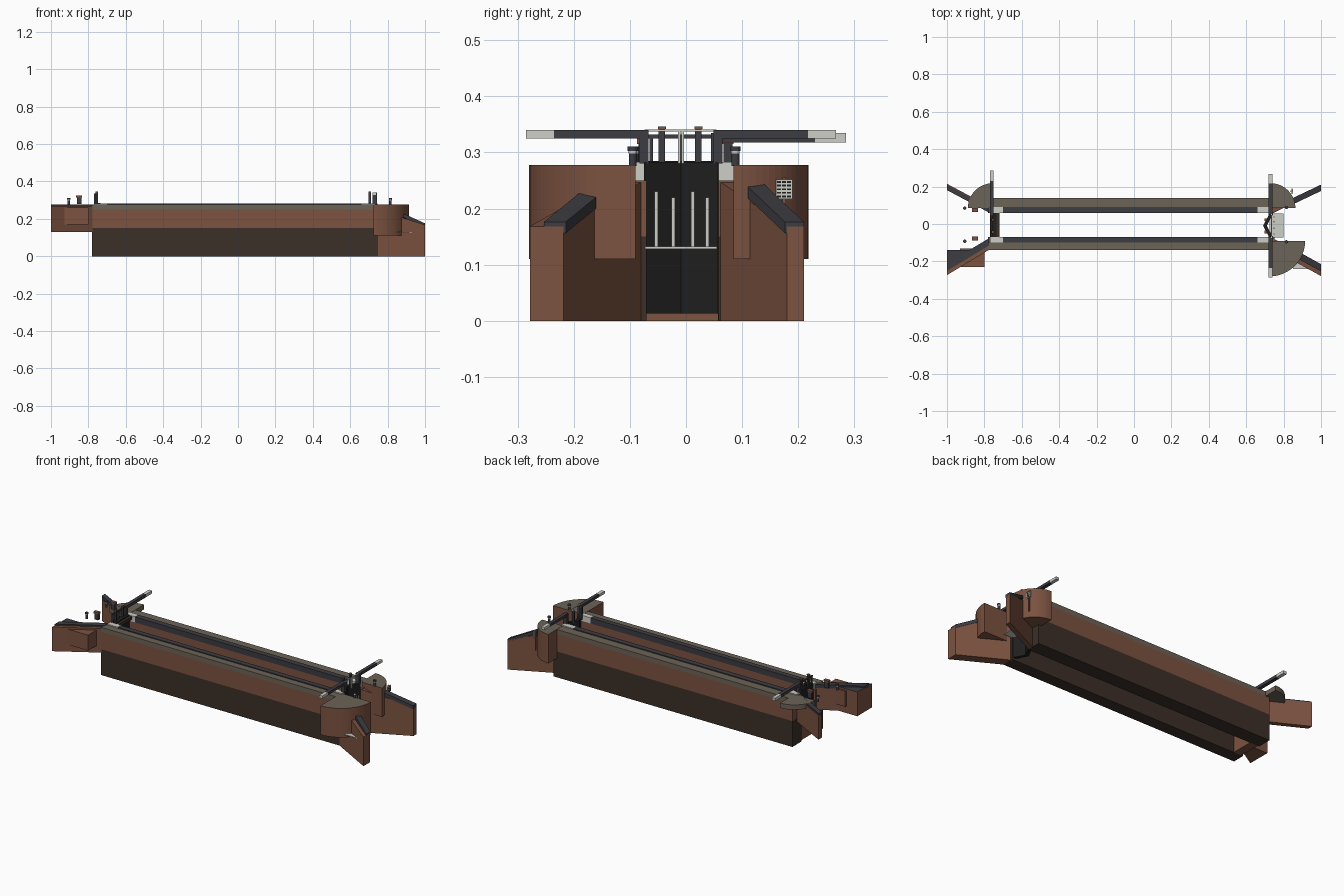
import bpy, bmesh, math

if "Cube" in bpy.data.objects:
    bpy.data.objects.remove(bpy.data.objects["Cube"])


def material(name, rgb):
    m = bpy.data.materials.new(name)
    m.use_nodes = True
    m.diffuse_color = (*rgb, 1)
    bsdf = next(n for n in m.node_tree.nodes if n.type == 'BSDF_PRINCIPLED')
    bsdf.inputs["Base Color"].default_value = (*rgb, 1)
    return m


BRICK = material("brick", (0.20, 0.085, 0.052))
WET = material("wet_brick", (0.045, 0.029, 0.021))
STONE = material("stone", (0.15, 0.125, 0.095))
SLATE = material("slate", (0.045, 0.045, 0.055))
TIMBER = material("black_timber", (0.014, 0.014, 0.014))
WHITE = material("white_paint", (0.62, 0.62, 0.58))


def prism(name, pts, z0, z1, mat, top=None):
    """Plan outline raised from z0 to z1; either may be a function of x."""
    low = z0 if callable(z0) else lambda x: z0
    high = z1 if callable(z1) else lambda x: z1
    bm = bmesh.new()
    a = [bm.verts.new((x, y, low(x))) for x, y in pts]
    b = [bm.verts.new((x, y, high(x))) for x, y in pts]
    n = len(pts)
    bm.faces.new(a[::-1])
    cap = bm.faces.new(b)
    for i in range(n):
        j = (i + 1) % n
        bm.faces.new((a[i], a[j], b[j], b[i]))
    bmesh.ops.recalc_face_normals(bm, faces=bm.faces)
    me = bpy.data.meshes.new(name)
    me.materials.append(mat)
    if top:
        me.materials.append(top)
        cap.material_index = 1
    bm.to_mesh(me)
    bm.free()
    ob = bpy.data.objects.new(name, me)
    bpy.context.collection.objects.link(ob)
    return ob


def box(name, x0, x1, y0, y1, z0, z1, mat, top=None):
    return prism(name, [(x0, y0), (x1, y0), (x1, y1), (x0, y1)], z0, z1, mat, top)


def disc(x, y, r, a0=0, a1=360, n=12):
    full = a1 - a0 == 360
    pts = [] if full else [(x, y)]
    for i in range(n if full else n + 1):
        a = math.radians(a0 + (a1 - a0) * i / n)
        pts.append((x + r * math.cos(a), y + r * math.sin(a)))
    return pts


def post(name, x, y, r, z0, z1, mat):
    return prism(name, disc(x, y, r), z0, z1, mat)


# Chamber walls: wet base, brick face, stone coping and dark inner edging
for side, inner, edge, outer in (("front", -0.07, -0.10, -0.14), ("back", 0.058, 0.09, 0.14)):
    def strip(part, x0, x1, ya, yb, z0, z1, mat):
        box(f"{side}_{part}", x0, x1, min(ya, yb), max(ya, yb), z0, z1, mat)
    strip("wall_base", -0.78, 0.75, inner, outer, 0, 0.15, WET)
    strip("wall_brick", -0.78, 0.75, inner, outer, 0.15, 0.25, BRICK)
    strip("coping", -0.78, 0.75, edge, outer, 0.25, 0.277, STONE)
    strip("edging", -0.70, 0.66, inner, edge, 0.25, 0.282, SLATE)
    strip("upper_quoin", -0.77, -0.70, inner, edge, 0.25, 0.283, WHITE)
    strip("lower_quoin", 0.66, 0.735, inner, edge, 0.25, 0.283, WHITE)


# Quarter-round platforms under the swing of the balance beams
prism("front_lower_quadrant", disc(0.725, -0.09, 0.19, 270, 360, 20), 0.11, 0.278, BRICK, STONE)
prism("back_lower_quadrant", disc(0.73, 0.085, 0.133, 0, 90, 16), 0.11, 0.278, BRICK, STONE)
prism("back_upper_quadrant", disc(-0.755, 0.085, 0.133, 90, 180, 16), 0.25, 0.278, STONE)


# Wing walls with coping laid along their inner edge
def slope(x):
    return min(0.25, 0.168 + 0.45 * (1 - x))


def wing(name, start, end, thick, cope, z0, top):
    (xa, ya), (xb, yb) = start, end
    s = 1 if yb > 0 else -1
    prism(name, [(xa, ya), (xb, yb), (xb, yb + s * thick), (xa, ya + s * thick)], z0, top, BRICK)
    mid = xa + (xb - xa) * 0.35 if xb > 0 else xa
    ym = ya + (yb - ya) * (mid - xa) / (xb - xa)
    high = top if callable(top) else lambda x: top
    prism(name + "_coping",
          [(mid, ym - s * 0.004), (xb, yb - s * 0.004), (xb, yb + s * cope), (mid, ym + s * cope)],
          lambda x: high(x) - 0.012, lambda x: high(x) + 0.008, SLATE)


wing("front_lower_wing", (0.74, -0.075), (0.999, -0.218), 0.06, 0.035, 0, slope)
wing("back_lower_wing", (0.74, 0.057), (0.999, 0.18), 0.03, 0.03, 0, slope)
wing("front_upper_wing", (-0.775, -0.08), (-1, -0.215), 0.058, 0.035, 0.13, 0.27)
wing("back_upper_wing", (-0.775, 0.065), (-1, 0.185), 0.03, 0.025, 0.13, 0.27)
prism("upper_wing_landing", [(-1, -0.14), (-0.87, -0.14), (-1, -0.218)], 0.13, 0.27, BRICK, SLATE)
box("upper_buttress", -0.93, -0.80, -0.23, -0.13, 0.17, 0.26, BRICK)


# Upper gate on its raised sill
box("upper_sill", -0.77, -0.72, -0.07, 0.058, 0, 0.14, BRICK)
box("upper_gate", -0.768, -0.735, -0.07, 0.058, 0.14, 0.285, TIMBER)
box("upper_gate_walkway", -0.735, -0.72, -0.07, 0.058, 0.262, 0.28, WET)


def beam(name, x, y0, y1, tip, z0, z1, w=0.01):
    box(name, x - w, x + w, min(y0, y1), max(y0, y1), z0, z1, SLATE)
    box(name + "_tip", x - w, x + w, min(y1, tip), max(y1, tip), z0, z1, WHITE)


beam("upper_beam", -0.76, 0.05, 0.23, 0.285, 0.318, 0.335)
box("upper_beam_heel", -0.77, -0.75, 0.045, 0.065, 0.28, 0.335, SLATE)
box("upper_beam_rail", -0.764, -0.756, -0.07, 0.05, 0.325, 0.332, SLATE)
for y in (-0.065, -0.01):
    box("upper_rail_post", -0.764, -0.756, y, y + 0.006, 0.28, 0.332, SLATE)


# Lower mitre gates: chevron leaves, balance beams, railing and ladders
for name, heel in (("front", -0.075), ("back", 0.057)):
    prism(name + "_gate_leaf", [(0.725, heel), (0.69, -0.009), (0.71, -0.009), (0.745, heel)],
          0.013, 0.283, TIMBER)
    s = 1 if heel > 0 else -1
    beam(name + "_beam", 0.73, heel, heel + s * 0.16, heel + s * 0.21, 0.325, 0.34)
    box(name + "_beam_heel", 0.718, 0.742, heel - 0.008, heel + 0.008, 0.28, 0.34, SLATE)
box("gate_footboard", 0.725, 0.80, -0.073, 0.055, 0.128, 0.132, WHITE)
for y, top in ((-0.053, 0.23), (-0.023, 0.22), (0.012, 0.23), (0.038, 0.22)):
    box("gate_paddle_rod", 0.745, 0.751, y - 0.003, y + 0.003, 0.13, top, WHITE)
for y in (-0.072, -0.012, -0.006, 0.052):
    box("gate_rail_post", 0.732, 0.737, y - 0.002, y + 0.002, 0.28, 0.341, WHITE)
box("gate_handrail", 0.732, 0.737, -0.074, 0.054, 0.337, 0.341, WHITE)

# Paddle gear stands on both gates
for x, y in ((0.705, -0.043), (0.705, 0.022), (-0.755, -0.043), (-0.755, 0.022)):
    box("paddle_gear", x - 0.006, x + 0.006, y - 0.006, y + 0.006, 0.27, 0.342, SLATE)
    box("paddle_gear_cap", x - 0.007, x + 0.007, y - 0.007, y + 0.007, 0.342, 0.346, BRICK)

# Ground paddle stands
for y in (-0.077, 0.075):
    box("ground_paddle", -0.862, -0.838, y - 0.008, y + 0.008, 0.28, 0.315, SLATE)
    box("ground_paddle_cap", -0.866, -0.834, y - 0.01, y + 0.01, 0.315, 0.325, BRICK)

# Bollards with a painted band
for x, y in ((-0.905, -0.092), (-0.905, 0.085), (0.815, -0.095), (0.815, 0.088)):
    post("bollard", x, y, 0.007, 0.276, 0.298, SLATE)
    post("bollard_band", x, y, 0.0075, 0.298, 0.303, WHITE)
    post("bollard_cap", x, y, 0.009, 0.303, 0.311, SLATE)

# Mooring step and notice board beside the lower wings
prism("mooring_step", [(0.85, -0.20), (0.94, -0.24), (0.85, -0.24)], 0.126, 0.131, WHITE)
box("notice_board", 0.842, 0.848, 0.16, 0.19, 0.217, 0.252, WHITE)
for row in range(5):
    for col in range(3):
        y, z = 0.162 + col * 0.009, 0.220 + row * 0.0065
        box("notice_line", 0.848, 0.849, y, y + 0.007, z, z + 0.003, TIMBER)
box("notice_post", 0.838, 0.842, 0.172, 0.178, 0.14, 0.255, BRICK)
